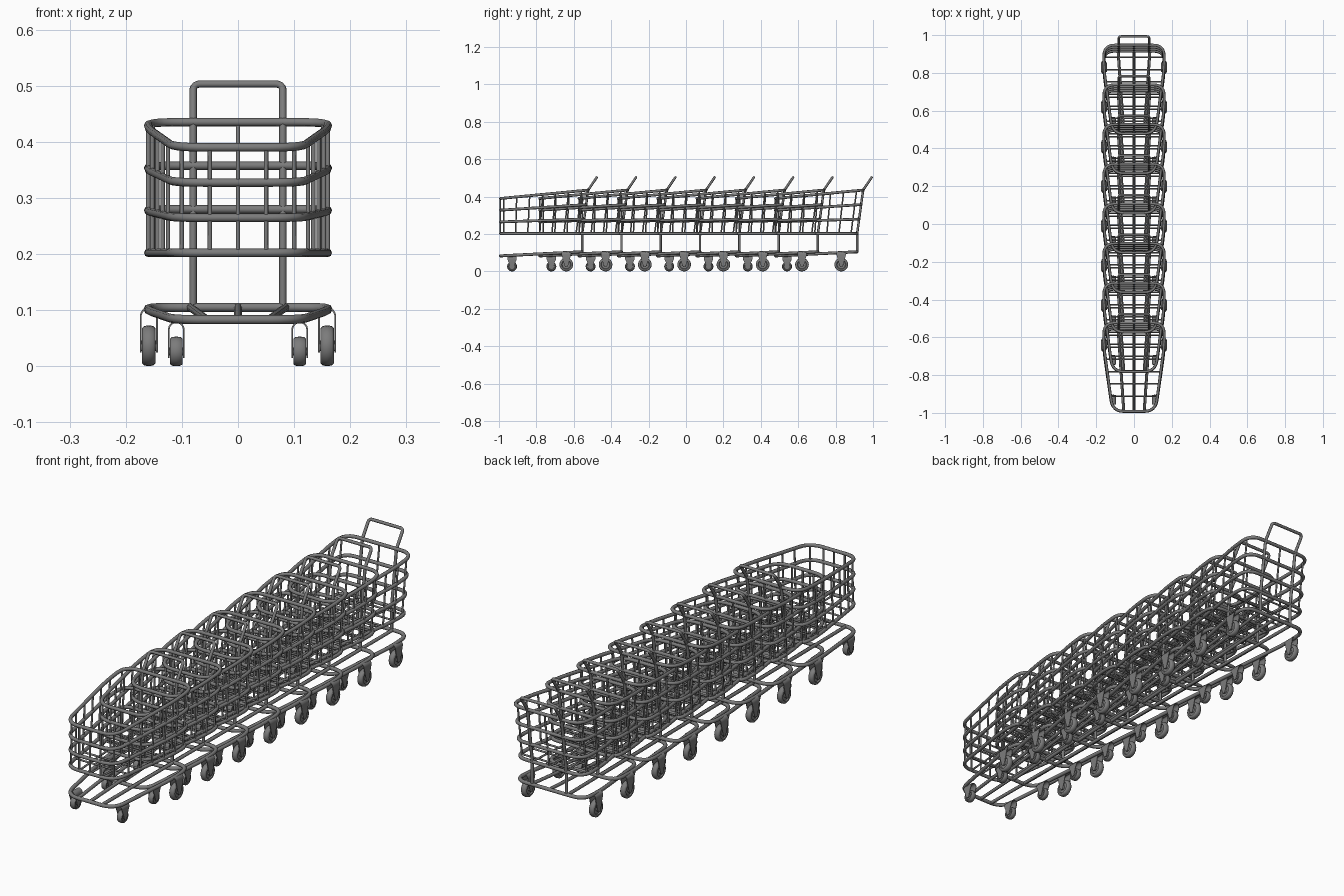
import bpy, bmesh
from math import cos, sin, pi
from mathutils import Vector

cube = bpy.data.objects.get("Cube")
if cube:
    bpy.data.objects.remove(cube, do_unlink=True)

metal = bpy.data.materials.new("grey metal")
metal.use_nodes = True
grey = (0.2, 0.2, 0.2, 1)
metal.diffuse_color = grey
metal.node_tree.nodes["Principled BSDF"].inputs["Base Color"].default_value = grey

CARTS, PITCH = 8, 0.21
FRONT, BACK_LOW, BACK_TOP = -0.992, -0.555, -0.523
FLOOR = 0.202


def lerp(a, b, t):
    return a + (b - a) * t


def fillet(points, radius, closed=True, steps=6):
    """Round the corners of a path."""
    out, n = [], len(points)
    for i, p in enumerate(points):
        p = Vector(p)
        if not closed and i in (0, n - 1):
            out.append(p)
            continue
        a, b = Vector(points[i - 1]) - p, Vector(points[(i + 1) % n]) - p
        r = min(radius, a.length * 0.48, b.length * 0.48)
        a, b = p + a.normalized() * r, p + b.normalized() * r
        for k in range(steps + 1):
            t = k / steps
            out.append(a * (1 - t) ** 2 + p * 2 * t * (1 - t) + b * t * t)
    return out


def tubes(name, paths, radius, closed=False):
    """Mesh of round tubes along the given paths."""
    curve = bpy.data.curves.new(name, 'CURVE')
    curve.dimensions = '3D'
    curve.bevel_depth = radius
    curve.bevel_resolution = 2
    curve.use_fill_caps = True
    for path in paths:
        spline = curve.splines.new('POLY')
        spline.points.add(len(path) - 1)
        for point, co in zip(spline.points, path):
            point.co = (*co, 1)
        spline.use_cyclic_u = closed
    temp = bpy.data.objects.new(name, curve)
    mesh = bpy.data.meshes.new_from_object(temp)
    bpy.data.objects.remove(temp)
    return finish(name, mesh)


def finish(name, mesh):
    mesh.name = name
    mesh.materials.clear()
    mesh.materials.append(metal)
    for p in mesh.polygons:
        p.use_smooth = True
    return mesh


# Basket shape: f is the height fraction, u runs from front to back
def basket(x, u, f):
    y = lerp(FRONT, lerp(BACK_LOW, BACK_TOP, f), u)
    return Vector((x, y, FLOOR + f * lerp(0.188, 0.233, u)))


def base(x, u):
    return Vector((x, lerp(FRONT, BACK_LOW, u), lerp(0.083, 0.105, u)))


def half_width(u):
    return lerp(0.113, 0.16, min(u / 0.74, 1))


def ring(place):
    right = [(0.113, 0), (0.16, 0.74), (0.16, 1)]
    pts = right + [(-x, u) for x, u in reversed(right)]
    return fillet([place(x, u) for x, u in pts], 0.06)


parts = []

# Basket hoops and base frame
hoops = [ring(lambda x, u, f=k / 3: basket(x, u, f)) for k in range(4)]
parts.append(tubes("basket_hoops", hoops, 0.0075, True))
parts.append(tubes("base_frame", [ring(base)], 0.008, True))
parts.append(tubes("base_rails", [[base(s * 0.055, 0), base(s * 0.085, 1)]
                                  for s in (-1, 0, 1)], 0.007))

# Upright wires of the basket and its floor grid
wires = [[basket(0, 1, 0), basket(0, 1, 1)]]
for x in (-0.1, -0.05, 0, 0.05, 0.1):
    u = 0.04 if abs(x) > 0.08 else 0
    wires.append([basket(x, u, 0), basket(x, u, 1)])
for i in range(6):
    u = 0.185 + i * 0.148
    w = half_width(u) - (0.008 if i == 5 else 0)
    for s in (-1, 1):
        wires.append([basket(s * w, u, 0), basket(s * w, u, 1)])
    wires.append([basket(-w, u, 0), basket(w, u, 0)])
for s in (-1, 0, 1):
    wires.append([basket(s * 0.05, 0, 0), basket(s * 0.08, 1, 0)])
parts.append(tubes("basket_wires", wires, 0.004))

# Push handle running down the back of the basket to the base
side = [(0.105, BACK_LOW), (FLOOR, BACK_LOW), (0.435, BACK_TOP), (0.503, -0.477)]
path = [(-0.08, y, z) for z, y in side] + [(0.08, y, z) for z, y in reversed(side)]
parts.append(tubes("handle_frame", [fillet(path, 0.014, False)], 0.0065))


def wheel(name, x, y, r, w):
    """Lathe a rounded tyre with a recessed hub around the x axis."""
    half = [(1.15, 0), (1.15, 0.25), (0.6, 0.3), (0.6, 0.6), (0.95, 0.68),
            (0.95, 0.85), (0.65, 0.96), (0.0, 1.0)]
    profile = half + [(-a, b) for a, b in reversed(half[:-1])]
    bm = bmesh.new()
    verts = [bm.verts.new((x + a * w, y, r + b * r)) for a, b in profile]
    edges = [bm.edges.new(pair) for pair in zip(verts, verts[1:])]
    bmesh.ops.spin(bm, geom=verts + edges, cent=(x, y, r), axis=(1, 0, 0),
                   angle=2 * pi, steps=24)
    bmesh.ops.remove_doubles(bm, verts=bm.verts, dist=0.00005)
    bmesh.ops.recalc_face_normals(bm, faces=bm.faces)
    mesh = bpy.data.meshes.new(name)
    bm.to_mesh(mesh)
    bm.free()
    return finish(name, mesh)


def fork(name, x, y, axle, top, w):
    """Bent sheet that straddles the wheel, tapering to the axle."""
    path = [(-w, axle - 0.012, 0.006), (-w, axle, 0.011), (-w, axle + 0.018, 0.016)]
    path += [(-w * cos(a), top - w + w * sin(a), 0.025)
             for a in (k * pi / 8 for k in range(9))]
    path += [(-a, z, h) for a, z, h in reversed(path[:3])]
    bm = bmesh.new()
    rows = [[bm.verts.new((x + a, y + s * h, z)) for s in (-1, 1)] for a, z, h in path]
    for p, q in zip(rows, rows[1:]):
        bm.faces.new((p[0], p[1], q[1], q[0]))
    bmesh.ops.recalc_face_normals(bm, faces=bm.faces)
    bmesh.ops.solidify(bm, geom=bm.faces[:], thickness=0.003)
    mesh = bpy.data.meshes.new(name)
    bm.to_mesh(mesh)
    bm.free()
    return finish(name, mesh)


# Casters: small ones in front, large ones behind
for s, label in ((-1, "right"), (1, "left")):
    parts.append(wheel(f"front_{label}_wheel", s * 0.11, -0.93, 0.0265, 0.012))
    parts.append(fork(f"front_{label}_fork", s * 0.11, -0.93, 0.0265, 0.08, 0.015))
    parts.append(wheel(f"rear_{label}_wheel", s * 0.159, -0.64, 0.0365, 0.0125))
    parts.append(fork(f"rear_{label}_fork", s * 0.159, -0.64, 0.0365, 0.105, 0.016))

# Row of nested carts sharing the same meshes
for n in range(CARTS):
    for mesh in parts:
        obj = bpy.data.objects.new(f"{mesh.name}_{n + 1}", mesh)
        obj.location.y = n * PITCH
        bpy.context.collection.objects.link(obj)
        if "wheel" in mesh.name or "fork" in mesh.name:
            bpy.ops.object.select_all(action='DESELECT')
            obj.select_set(True)
            bpy.context.view_layer.objects.active = obj
            if n == 0:
                bpy.ops.object.shade_smooth_by_angle(angle=0.8)
